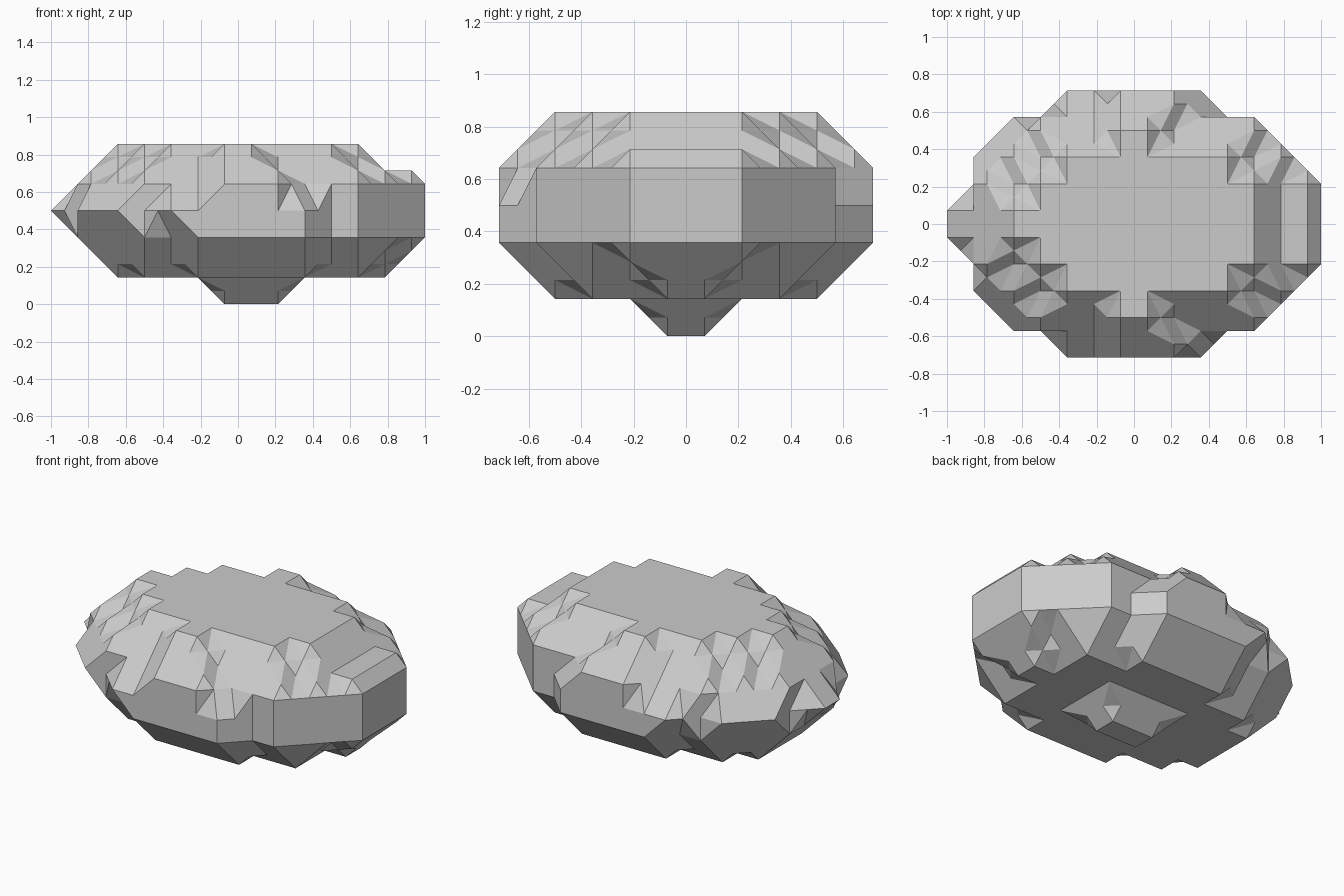
import bpy, bmesh
from itertools import product

if "Cube" in bpy.data.objects:
    bpy.data.objects.remove(bpy.data.objects["Cube"])

U = 1 / 14  # lattice half-step

# Solid lattice samples: height -> x span for |y| = 1, 3, 5, 7, 9
LAYERS = {
    1: [(-1, 3)],
    3: [(-9, 11), (-9, 9), (-7, 9), (-3, 5)],
    5: [(-11, 13), (-11, 13), (-9, 11), (-7, 9), (-3, 5)],
    7: [(-13, 13), (-11, 13), (-11, 11), (-9, 9), (-5, 5)],
    9: [(-11, 13), (-11, 13), (-9, 11), (-7, 9), (-1, 3)],
    11: [(-9, 9), (-7, 9), (-5, 7), (-1, 1)],
}
solid = set()
for z, spans in LAYERS.items():
    for i, (a, b) in enumerate(spans):
        for x in range(a, b + 1, 2):
            solid.update({(x, 2 * i + 1, z), (x, -2 * i - 1, z)})


def cell_faces(origin):
    """Six cube faces, each a ring of corners wound outward."""
    for axis, side in product(range(3), (0, 2)):
        ring = []
        for u, v in ((0, 0), (2, 0), (2, 2), (0, 2)):
            p = list(origin)
            p[axis] += side
            p[(axis + 1) % 3] += u
            p[(axis + 2) % 3] += v
            ring.append(tuple(p))
        yield ring if side else ring[::-1]


def cell_loops(origin):
    """Closed loops of edge midpoints separating solid from empty corners."""
    follow = {}
    for ring in cell_faces(origin):
        inside = [p in solid for p in ring]
        mid = [tuple((a + b) // 2 for a, b in zip(ring[k], ring[(k + 1) % 4]))
               for k in range(4)]
        for k in range(4):
            if inside[k] and not inside[(k + 1) % 4]:
                j = k
                while inside[j]:
                    j = (j - 1) % 4
                follow[mid[k]] = mid[j]
    while follow:
        start, p = follow.popitem()
        loop = [start]
        while p != start:
            loop.append(p)
            p = follow.pop(p)
        yield loop


# Faceted rock skin
bm = bmesh.new()
verts = {}
for cell in product(range(-15, 15, 2), range(-11, 11, 2), range(-1, 13, 2)):
    for loop in cell_loops(cell):
        for p in loop:
            if p not in verts:
                verts[p] = bm.verts.new([c * U for c in p])
        bm.faces.new([verts[p] for p in loop])

# Merge coplanar pieces into large flat facets
bmesh.ops.triangulate(bm, faces=bm.faces[:])
bmesh.ops.recalc_face_normals(bm, faces=bm.faces[:])
bmesh.ops.dissolve_limit(bm, angle_limit=0.02, verts=bm.verts[:], edges=bm.edges[:])

mesh = bpy.data.meshes.new("faceted_rock")
bm.to_mesh(mesh)
bm.free()
bpy.context.collection.objects.link(bpy.data.objects.new("faceted_rock", mesh))
